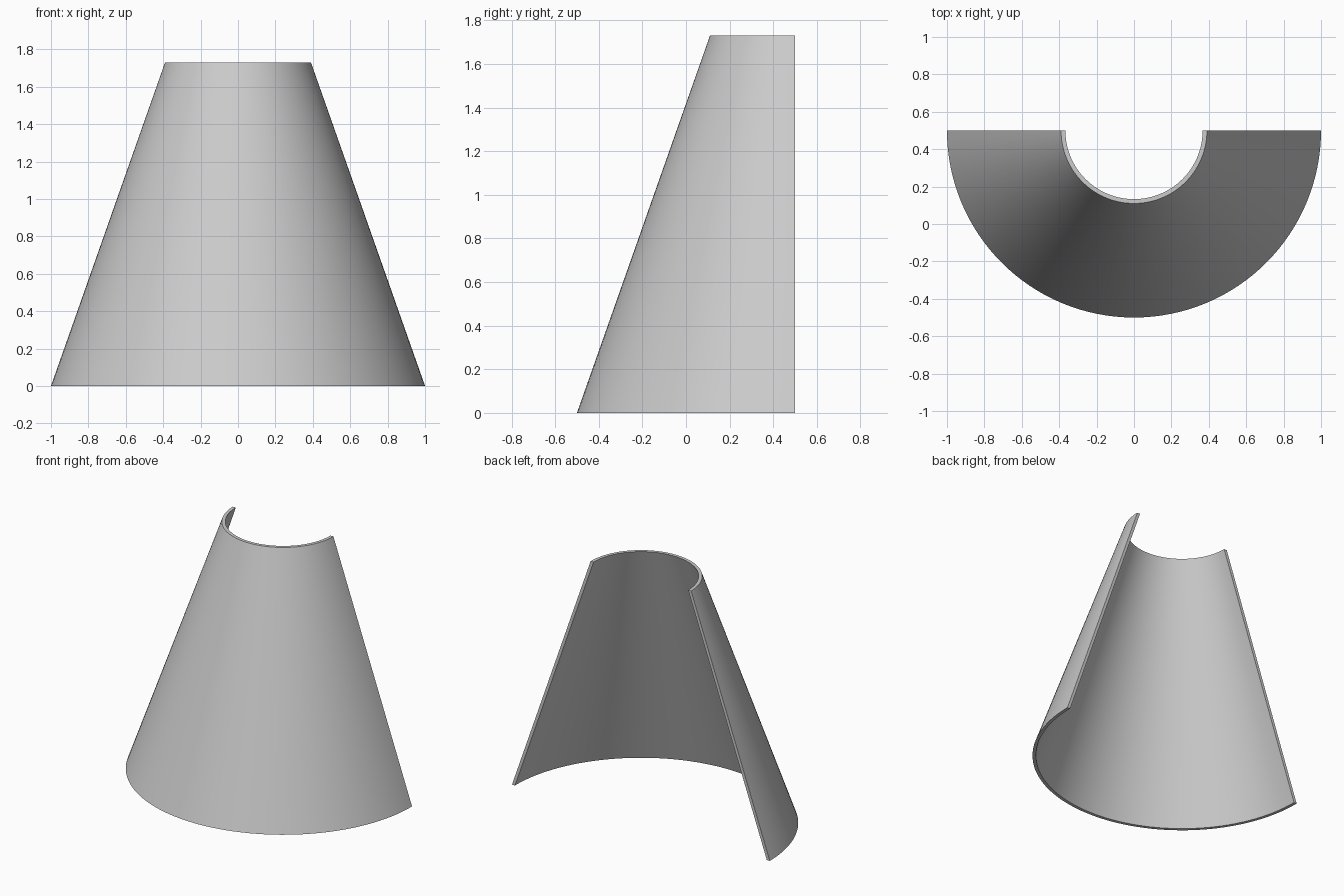
import bpy, bmesh, math
from mathutils import Vector

cube = bpy.data.objects.get("Cube")
if cube:
    bpy.data.objects.remove(cube, do_unlink=True)

HEIGHT, BOTTOM_R, TOP_R, WALL = 1.73, 1.0, 0.39, 0.023
AXIS = Vector((0, 0.5, 0))
SEGMENTS = 64

# Plain grey finish
grey = bpy.data.materials.new("plain grey")
grey.use_nodes = True
colour = (0.6, 0.6, 0.6, 1)
grey.diffuse_color = colour
grey.node_tree.nodes["Principled BSDF"].inputs["Base Color"].default_value = colour

# Wall cross-section, swept half a turn round the cone's axis
bm = bmesh.new()
profile = [(BOTTOM_R - WALL, 0), (BOTTOM_R, 0), (TOP_R, HEIGHT), (TOP_R - WALL, HEIGHT)]
start = bm.faces.new([bm.verts.new(AXIS + Vector((-r, 0, z))) for r, z in profile])
end_cap = bmesh.ops.duplicate(bm, geom=[start])["geom"]
edges = [e for e in end_cap if isinstance(e, bmesh.types.BMEdge)]
bmesh.ops.spin(bm, geom=edges or list(start.edges), cent=AXIS, axis=(0, 0, 1),
               angle=math.pi, steps=SEGMENTS, use_duplicate=False)
# Close the far end and weld the seams
bmesh.ops.delete(bm, geom=[f for f in end_cap if isinstance(f, bmesh.types.BMFace)],
                 context='FACES_ONLY')
bmesh.ops.remove_doubles(bm, verts=bm.verts, dist=0.0005)
bmesh.ops.holes_fill(bm, edges=[e for e in bm.edges if e.is_boundary], sides=4)
bmesh.ops.recalc_face_normals(bm, faces=bm.faces)

mesh = bpy.data.meshes.new("half_cone_shell")
bm.to_mesh(mesh)
bm.free()
mesh.materials.append(grey)
shell = bpy.data.objects.new("half_cone_shell", mesh)
bpy.context.collection.objects.link(shell)

# Smooth curved walls with crisp rims
bpy.ops.object.select_all(action='DESELECT')
shell.select_set(True)
bpy.context.view_layer.objects.active = shell
bpy.ops.object.shade_smooth_by_angle(angle=math.radians(30))
